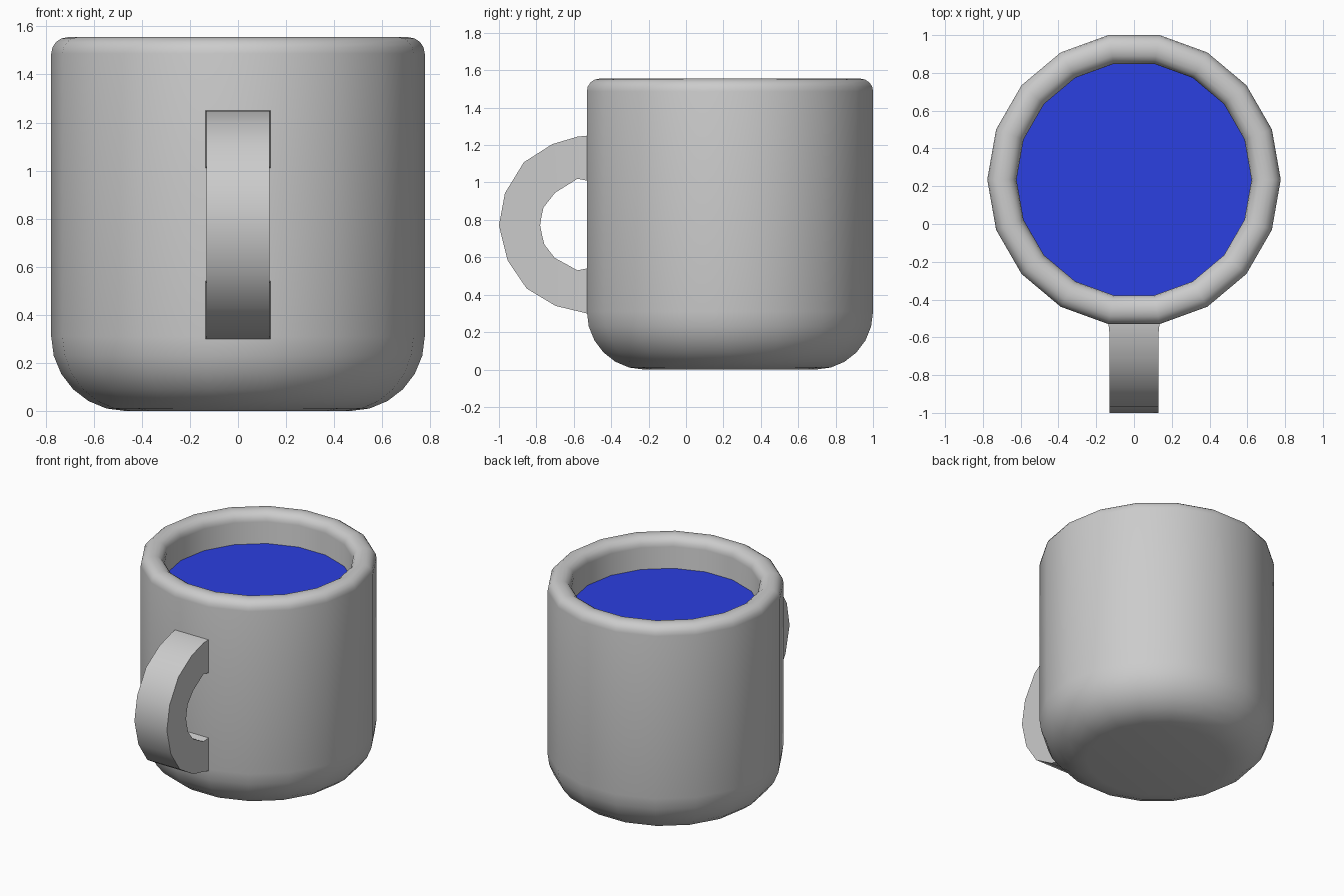
import bpy, bmesh
from math import sin, cos, pi, radians

if "Cube" in bpy.data.objects:
    bpy.data.objects.remove(bpy.data.objects["Cube"])

SIDES = 18
CY = 0.235          # centre of the cup in y
R, H = 0.777, 1.555  # outer radius and height


def finish(name, bm, angle=40):
    bmesh.ops.recalc_face_normals(bm, faces=bm.faces)
    me = bpy.data.meshes.new(name)
    bm.to_mesh(me)
    bm.free()
    ob = bpy.data.objects.new(name, me)
    bpy.context.collection.objects.link(ob)
    bpy.ops.object.select_all(action='DESELECT')
    ob.select_set(True)
    bpy.context.view_layer.objects.active = ob
    bpy.ops.object.shade_smooth_by_angle(angle=radians(angle))
    return ob


def arc(cx, cz, r, a0, a1, n):
    angles = [radians(a0 + (a1 - a0) * i / n) for i in range(n + 1)]
    return [(cx + r * cos(a), cz + r * sin(a)) for a in angles]


def lathe(bm, profile):
    rings = [[bm.verts.new((r * cos(2 * pi * i / SIDES), CY + r * sin(2 * pi * i / SIDES), z))
              for i in range(SIDES)] for r, z in profile]
    for a, b in zip(rings, rings[1:]):
        for i in range(SIDES):
            j = (i + 1) % SIDES
            bm.faces.new((a[i], a[j], b[j], b[i]))
    bm.faces.new(rings[0])
    bm.faces.new(rings[-1])


# Cup: rounded base, rolled rim and hollow inside
f = 0.068
profile = (arc(R - 0.31, 0.31, 0.31, -90, 0, 6)
           + arc(R - f, H - f, f, 0, 90, 4)
           + arc(0.622 + f, H - f, f, 90, 180, 4)
           + arc(0.622 - 0.2, 0.35, 0.2, 0, -90, 4))
bm = bmesh.new()
lathe(bm, profile)
finish("cup", bm)

# Liquid surface
bm = bmesh.new()
bm.faces.new([bm.verts.new((0.622 * cos(2 * pi * i / SIDES), CY + 0.622 * sin(2 * pi * i / SIDES), 1.33))
              for i in range(SIDES)])
liquid = finish("liquid", bm)
blue = bpy.data.materials.new("blue")
blue.diffuse_color = (0.024, 0.05, 0.75, 1)
blue.use_nodes = True
blue.node_tree.nodes["Principled BSDF"].inputs["Base Color"].default_value = blue.diffuse_color
liquid.data.materials.append(blue)

# Handle: outer and inner side outlines (y, z), joined into a flat-sided band
outer = [(-0.53, 1.25), (-0.58, 1.245), (-0.715, 1.205), (-0.867, 1.108), (-0.968, 0.943),
         (-1.0, 0.77), (-0.954, 0.583), (-0.852, 0.433), (-0.697, 0.34), (-0.58, 0.312), (-0.53, 0.30)]
inner = [(-0.53, 1.01), (-0.58, 1.02), (-0.70, 0.945), (-0.762, 0.866), (-0.78, 0.77),
         (-0.757, 0.668), (-0.702, 0.597), (-0.58, 0.53), (-0.53, 0.54)]
inner.insert(4, (-0.773, 0.815))
inner.insert(6, (-0.77, 0.72))
bm = bmesh.new()
sections = []
for k, (o, i) in enumerate(zip(outer, inner)):
    w = 0.135 if k in (0, len(outer) - 1) else 0.13
    sections.append([bm.verts.new((s * w, p[0], p[1])) for s, p in ((-1, o), (1, o), (1, i), (-1, i))])
for a, b in zip(sections, sections[1:]):
    for i in range(4):
        j = (i + 1) % 4
        bm.faces.new((a[i], a[j], b[j], b[i]))
finish("handle", bm)
